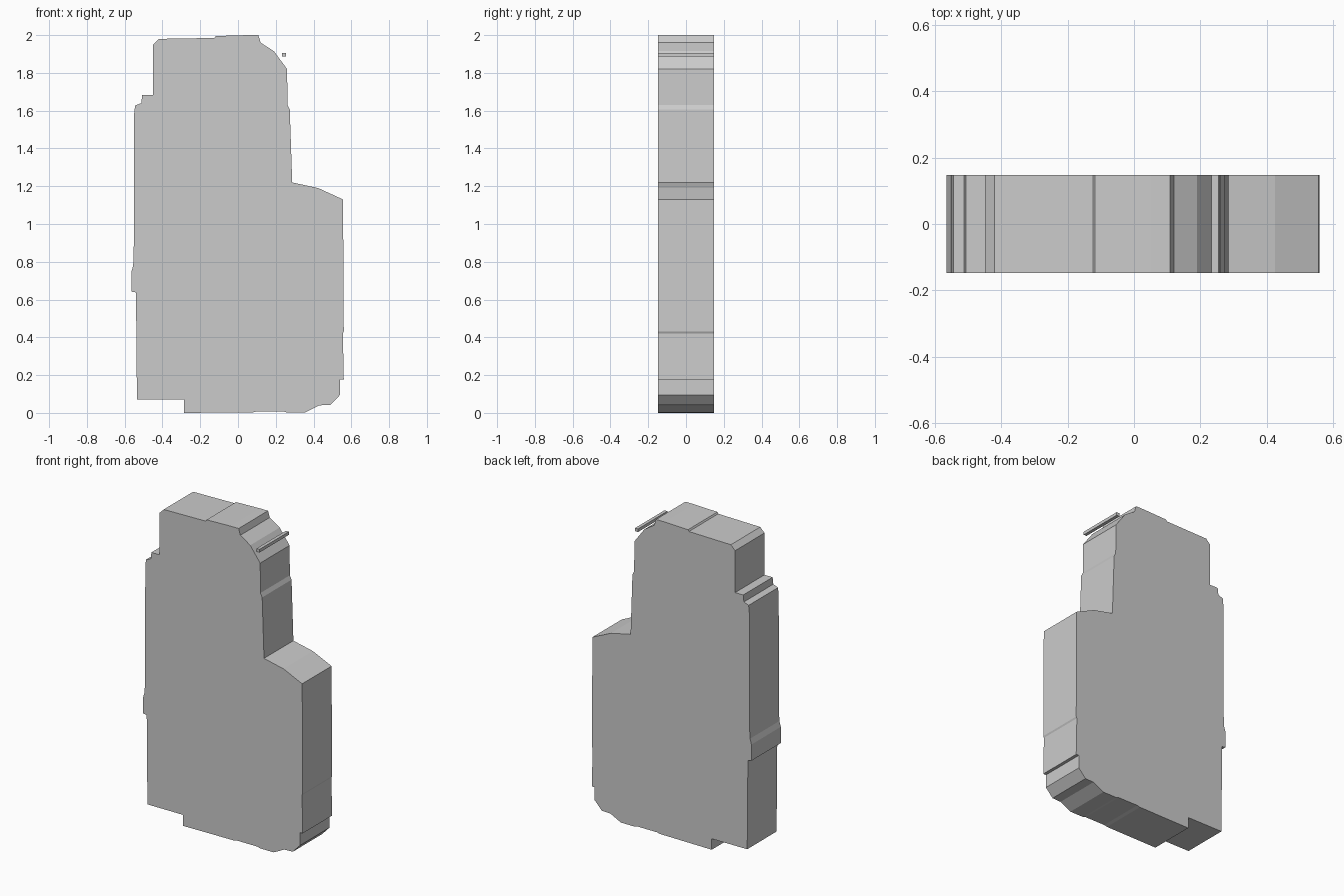
import bpy
import bmesh

HALF_DEPTH = 0.148

cube = bpy.data.objects.get("Cube")
if cube:
    bpy.data.objects.remove(cube, do_unlink=True)

# Single plain grey finish
grey = bpy.data.materials.new("plain grey")
grey.use_nodes = True
grey.diffuse_color = (0.6, 0.6, 0.6, 1)
grey.node_tree.nodes["Principled BSDF"].inputs["Base Color"].default_value = (0.6, 0.6, 0.6, 1)


def extrude_profile(name, points):
    """Extrude an x-z outline evenly to both sides of y = 0."""
    bm = bmesh.new()
    face = bm.faces.new([bm.verts.new((x, -HALF_DEPTH, z)) for x, z in points])
    result = bmesh.ops.extrude_face_region(bm, geom=[face])
    moved = [v for v in result["geom"] if isinstance(v, bmesh.types.BMVert)]
    bmesh.ops.translate(bm, verts=moved, vec=(0, 2 * HALF_DEPTH, 0))
    bmesh.ops.recalc_face_normals(bm, faces=bm.faces)
    mesh = bpy.data.meshes.new(name)
    bm.to_mesh(mesh)
    bm.free()
    mesh.materials.append(grey)
    obj = bpy.data.objects.new(name, mesh)
    bpy.context.collection.objects.link(obj)
    return obj


# Housing outline: base, stepped right edge, top, shoulder and left edge
base = [(-0.535, 0.07), (-0.285, 0.07), (-0.285, 0), (0.08, 0.003), (0.1, 0.008),
        (0.24, 0.008), (0.26, 0.002), (0.355, 0.002), (0.43, 0.04), (0.49, 0.042),
        (0.54, 0.095)]
front_edge = [(0.54, 0.178), (0.56, 0.178), (0.555, 0.42), (0.56, 0.43), (0.556, 1.13),
              (0.425, 1.19), (0.287, 1.22), (0.274, 1.605), (0.262, 1.63), (0.26, 1.82)]
top = [(0.19, 1.915), (0.12, 1.96), (0.108, 2), (0.05, 2), (-0.118, 1.995),
       (-0.124, 1.985), (-0.42, 1.98), (-0.45, 1.95)]
back_edge = [(-0.45, 1.683), (-0.507, 1.683), (-0.512, 1.64), (-0.545, 1.627),
             (-0.55, 1.58), (-0.552, 0.85), (-0.555, 0.78), (-0.565, 0.745),
             (-0.565, 0.642), (-0.54, 0.638)]
extrude_profile("housing", base + front_edge + top + back_edge)

# Thin loose bar beside the sloped shoulder
extrude_profile("shoulder_bar", [(0.234, 1.886), (0.255, 1.886), (0.255, 1.906), (0.234, 1.906)])
